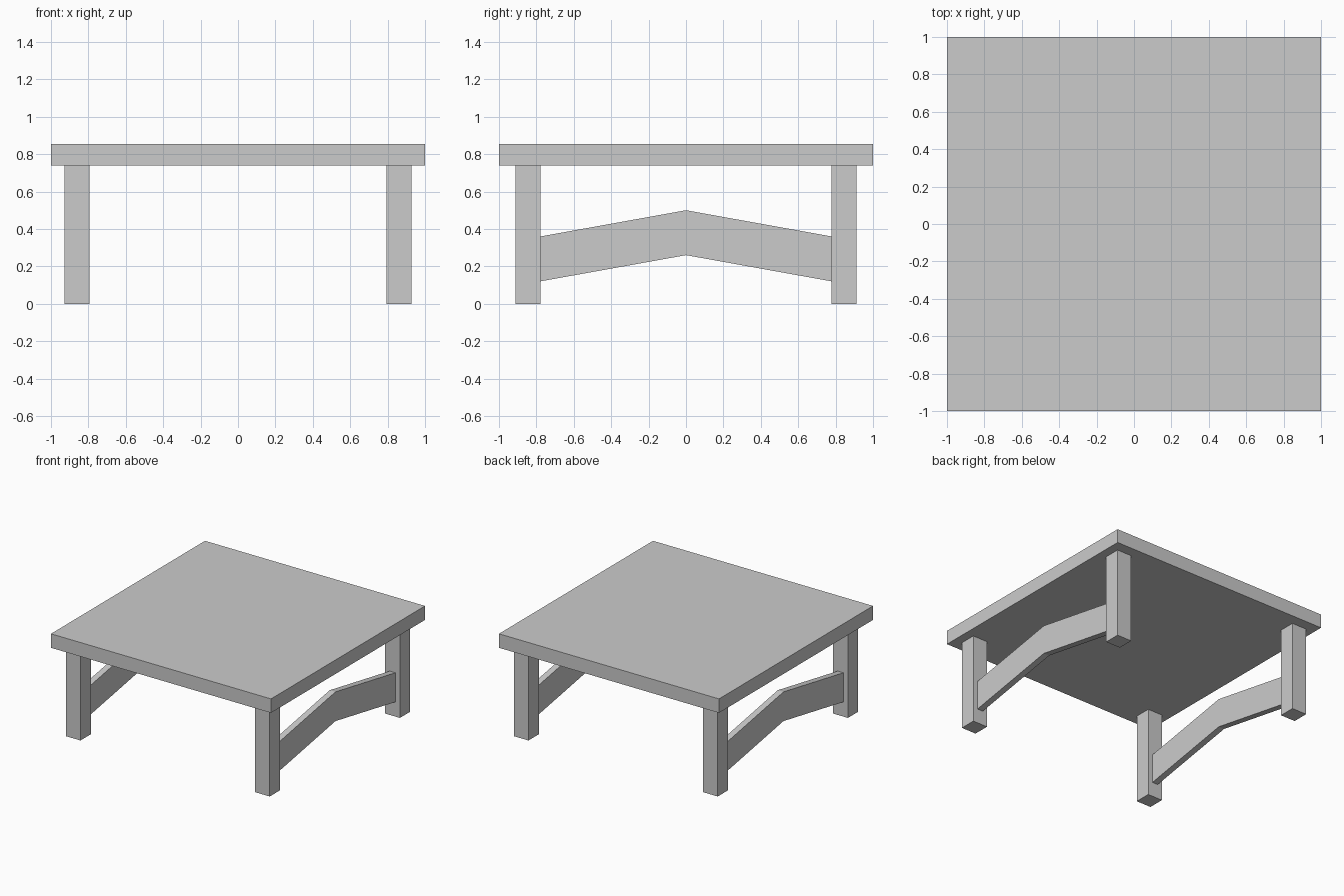
import bpy
import bmesh

if "Cube" in bpy.data.objects:
    bpy.data.objects.remove(bpy.data.objects["Cube"])


def prism(name, profile, x0, x1):
    """Extrude a (y, z) profile along x from x0 to x1."""
    bm = bmesh.new()
    face = bm.faces.new([bm.verts.new((x0, y, z)) for y, z in profile])
    new = bmesh.ops.extrude_face_region(bm, geom=[face])["geom"]
    verts = [v for v in new if isinstance(v, bmesh.types.BMVert)]
    bmesh.ops.translate(bm, vec=(x1 - x0, 0, 0), verts=verts)
    bmesh.ops.recalc_face_normals(bm, faces=bm.faces)
    mesh = bpy.data.meshes.new(name)
    bm.to_mesh(mesh)
    bm.free()
    obj = bpy.data.objects.new(name, mesh)
    bpy.context.collection.objects.link(obj)
    return obj


def box(name, x0, x1, y0, y1, z0, z1):
    return prism(name, [(y0, z0), (y1, z0), (y1, z1), (y0, z1)], x0, x1)


TOP_Z, UNDER_Z = 0.855, 0.74
LEG_X, LEG_Y, LEG_HALF = 0.86, 0.845, 0.067
RAIL_HALF = 0.026

# Table top
box("table_top", -1, 1, -1, 1, UNDER_Z, TOP_Z)

for sx, side in ((-1, "left"), (1, "right")):
    cx = sx * LEG_X
    # Square legs
    for sy, end in ((-1, "front"), (1, "back")):
        cy = sy * LEG_Y
        box(f"{end}_{side}_leg", cx - LEG_HALF, cx + LEG_HALF,
            cy - LEG_HALF, cy + LEG_HALF, 0, UNDER_Z)
    # Peaked stretcher between the front and back legs
    y = LEG_Y - LEG_HALF
    prism(f"{side}_stretcher",
          [(-y, 0.12), (0, 0.26), (y, 0.12), (y, 0.36), (0, 0.50), (-y, 0.36)],
          cx - RAIL_HALF, cx + RAIL_HALF)
